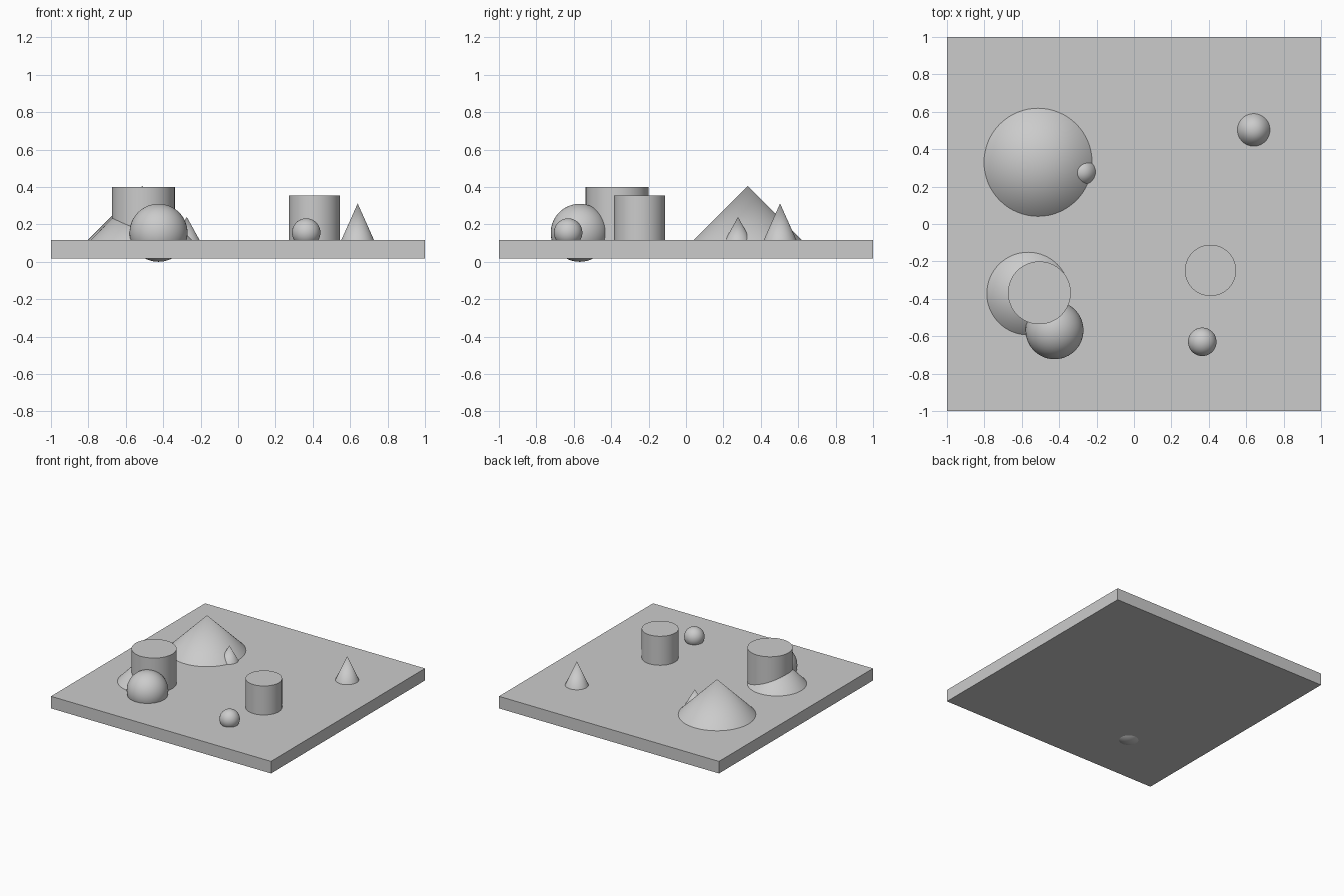
import bpy

cube = bpy.data.objects.get("Cube")
if cube:
    bpy.data.objects.remove(cube, do_unlink=True)

GREY = (0.6, 0.6, 0.6, 1)
SLAB_BOTTOM, SLAB_TOP = 0.018, 0.117

grey = bpy.data.materials.new("plain grey")
grey.use_nodes = True
grey.diffuse_color = GREY
grey.node_tree.nodes["Principled BSDF"].inputs["Base Color"].default_value = GREY


def finish(name, smooth=True):
    obj = bpy.context.object
    obj.name = name
    obj.data.materials.append(grey)
    if smooth:
        bpy.ops.object.shade_smooth_by_angle()
    return obj


def cone(name, x, y, radius, top):
    height = top - SLAB_TOP
    bpy.ops.mesh.primitive_cone_add(vertices=64, radius1=radius, depth=height,
                                    location=(x, y, SLAB_TOP + height / 2))
    finish(name)


def cylinder(name, x, y, radius, top):
    height = top - SLAB_TOP
    bpy.ops.mesh.primitive_cylinder_add(vertices=64, radius=radius, depth=height,
                                        location=(x, y, SLAB_TOP + height / 2))
    finish(name)


def ball(name, x, y, z, radius):
    bpy.ops.mesh.primitive_uv_sphere_add(segments=64, ring_count=32, radius=radius,
                                         location=(x, y, z))
    finish(name)


# Square base slab
bpy.ops.mesh.primitive_cube_add(size=1, location=(0, 0, (SLAB_BOTTOM + SLAB_TOP) / 2))
slab = finish("base_slab", smooth=False)
slab.scale = (2, 2, SLAB_TOP - SLAB_BOTTOM)

# Cones
cone("large_cone", -0.513, 0.33, 0.289, 0.405)
cone("tiny_cone", -0.274, 0.278, 0.068, 0.24)
cone("back_cone", 0.64, 0.503, 0.087, 0.312)
cone("low_cone", -0.566, -0.372, 0.221, 0.343)

# Cylinders
cylinder("large_cylinder", -0.506, -0.368, 0.168, 0.4)
cylinder("small_cylinder", 0.409, -0.248, 0.137, 0.355)

# Balls, the large one pokes through the slab
ball("large_ball", -0.425, -0.568, 0.155, 0.155)
ball("small_ball", 0.365, -0.63, 0.156, 0.076)
